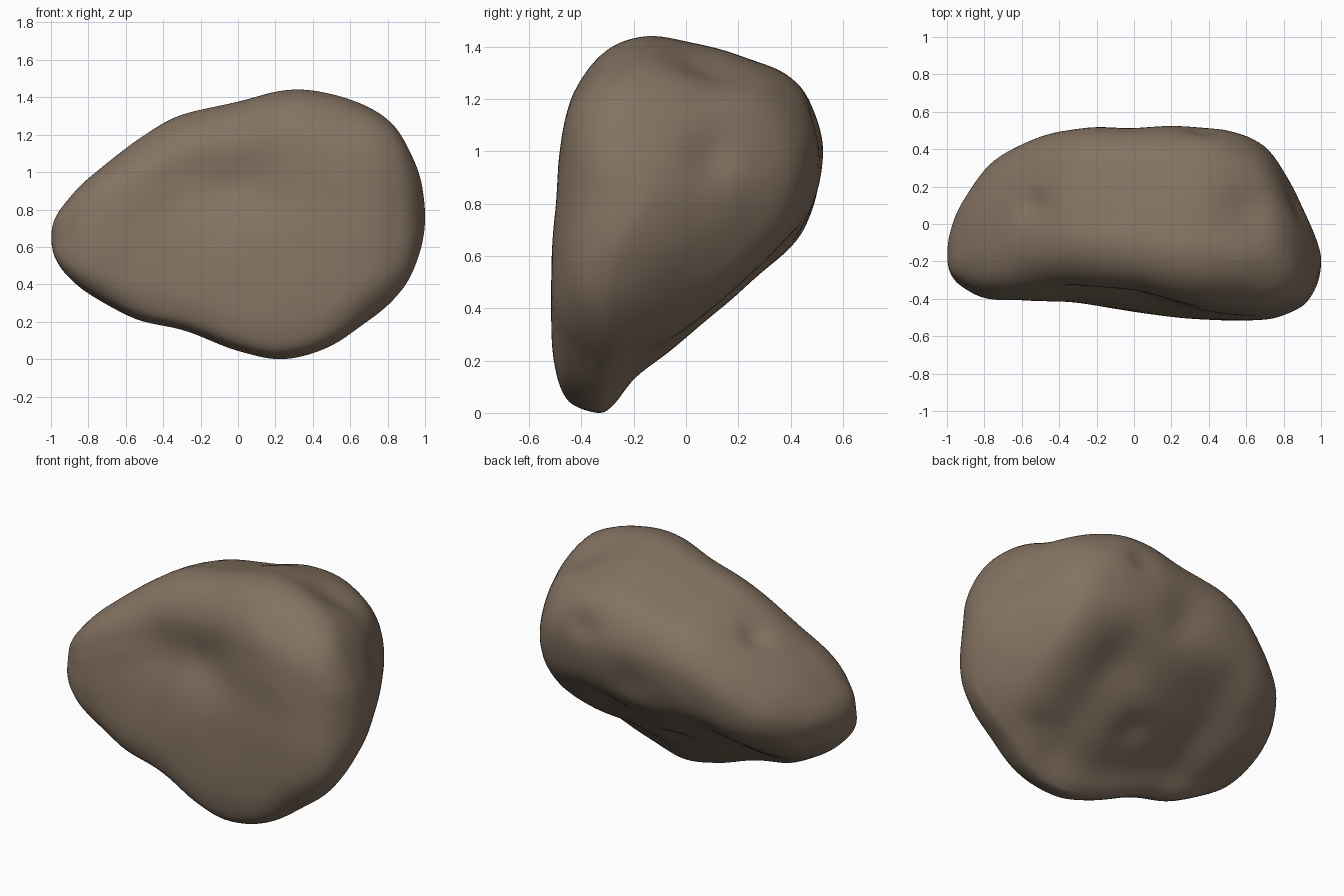
import bpy
import bmesh
import math
from mathutils import Vector, noise

default_cube = bpy.data.objects.get("Cube")
if default_cube:
    bpy.data.objects.remove(default_cube, do_unlink=True)

STEPS = 6

# Bounds of the boulder at each station: x, bottom, top, front, back
stations = [
    (-1, .65, .65, -.17, -.17), (-.98, .55, .75, -.27, -.03),
    (-.91, .45, .85, -.34, .13), (-.78, .34, .99, -.4, .31),
    (-.55, .22, 1.17, -.415, .45), (-.3, .155, 1.31, -.42, .51),
    (0, .05, 1.38, -.47, .52), (.25, 0, 1.44, -.5, .525),
    (.5, .08, 1.42, -.52, .5), (.7, .21, 1.35, -.515, .41),
    (.83, .32, 1.25, -.475, .22), (.92, .44, 1.1, -.42, .05),
    (.98, .6, .95, -.32, -.1), (1, .78, .78, -.2, -.2)]

# Cross-sections in a unit box, from the bottom up the front:
# a lean teardrop for the middle and a plumper one for the ends
middle_section = [
    (.15, 0), (.05, .03), (.01, .1), (0, .21), (.015, .42), (.035, .58),
    (.045, .72), (.085, .86), (.2, .96), (.35, 1), (.52, .98), (.7, .945),
    (.86, .9), (.96, .82), (1, .7), (.96, .53), (.86, .42), (.66, .3),
    (.45, .18), (.3, .1), (.21, .02)]
end_section = [
    (.23, 0), (.12, .03), (.05, .09), (.01, .18), (0, .32), (.015, .48),
    (.035, .64), (.08, .82), (.18, .94), (.34, 1), (.52, .985), (.69, .94),
    (.84, .87), (.95, .76), (1, .63), (.98, .49), (.9, .36), (.75, .22),
    (.56, .11), (.43, .05), (.32, .015)]

# Hollows and pits: centre, radius, depth
dents = [
    ((.03, -.42, 1), .23, .1), ((-.33, -.4, .98), .25, .05),
    ((.62, .07, 1.35), .15, .04), ((.88, .1, 1), .1, .03),
    ((.3, .3, .6), .2, .06), ((.05, .47, .85), .14, .03),
    ((.37, .48, 1.1), .08, .03), ((-.53, .1, 1.12), .08, .04),
    ((.55, -.2, .3), .08, .04), ((.05, 0, .33), .1, .03)]


def catmull_rom(a, b, c, d, t):
    """Smooth value between b and c."""
    return [q + t / 2 * (r - p + t * (2 * p - 5 * q + 4 * r - s
                                      + t * (3 * (q - r) + s - p)))
            for p, q, r, s in zip(a, b, c, d)]


def smooth_path(points):
    """Curve through points[1:-1]; the outer two only steer the ends."""
    path = []
    for i in range(1, len(points) - 2):
        path += [catmull_rom(*points[i - 1:i + 3], k / STEPS)
                 for k in range(STEPS)]
    return path + [points[-2]]


def smooth_ring(points):
    """Closed smooth curve through all points."""
    return smooth_path([points[-1]] + points + points[:2])[:-1]


def through_pole(row):
    """Swapped bounds, so the surface closes as a round dome."""
    x, bottom, top, front, back = row
    return (x, top, bottom, back, front)


rows = smooth_path([through_pole(stations[1])] + stations
                   + [through_pole(stations[-2])])
middle_ring = smooth_ring(middle_section)
end_ring = smooth_ring(end_section)


def section_points(row):
    x, bottom, top, front, back = row
    t = min(max((abs(x) - .35) / .5, 0), 1)
    blend = t * t * (3 - 2 * t)
    for middle, end in zip(middle_ring, end_ring):
        u, v = Vector(middle).lerp(Vector(end), blend)
        yield Vector((x, front + (back - front) * u,
                      bottom + (top - bottom) * v))


def weathered(p):
    """Push the surface in at the dents and add faint lumps."""
    core = Vector((p.x * .6, 0, .75))
    inward = (core - p).normalized()
    depth = sum(d * math.exp(-((p - Vector(c)).length / r) ** 2)
                for c, r, d in dents)
    return p + inward * (depth + .008 * noise.noise(p * 4))


# Loft the boulder, closing each end on a single point
bm = bmesh.new()
loops = [[bm.verts.new(weathered(p)) for p in section_points(row)]
         for row in rows[1:-1]]
sides = len(middle_ring)
for lower, upper in zip(loops, loops[1:]):
    for i in range(sides):
        bm.faces.new((lower[i - 1], lower[i], upper[i], upper[i - 1]))
for row, loop in ((rows[0], loops[0]), (rows[-1], loops[-1])):
    x, bottom, top, front, back = row
    tip = bm.verts.new(weathered(Vector((x, front, bottom))))
    for i in range(sides):
        bm.faces.new((tip, loop[i - 1], loop[i]))
bmesh.ops.recalc_face_normals(bm, faces=bm.faces)

# Stand it on the ground
lowest = min(v.co.z for v in bm.verts)
bmesh.ops.translate(bm, verts=bm.verts, vec=(0, 0, -lowest))

mesh = bpy.data.meshes.new("boulder")
bm.to_mesh(mesh)
bm.free()
boulder = bpy.data.objects.new("boulder", mesh)
bpy.context.collection.objects.link(boulder)
for polygon in mesh.polygons:
    polygon.use_smooth = True

# Brown stone
stone = bpy.data.materials.new("brown stone")
stone.use_nodes = True
colour = (.23, .168, .12, 1)
stone.diffuse_color = colour
shader = stone.node_tree.nodes["Principled BSDF"]
shader.inputs["Base Color"].default_value = colour
shader.inputs["Roughness"].default_value = .9
mesh.materials.append(stone)
